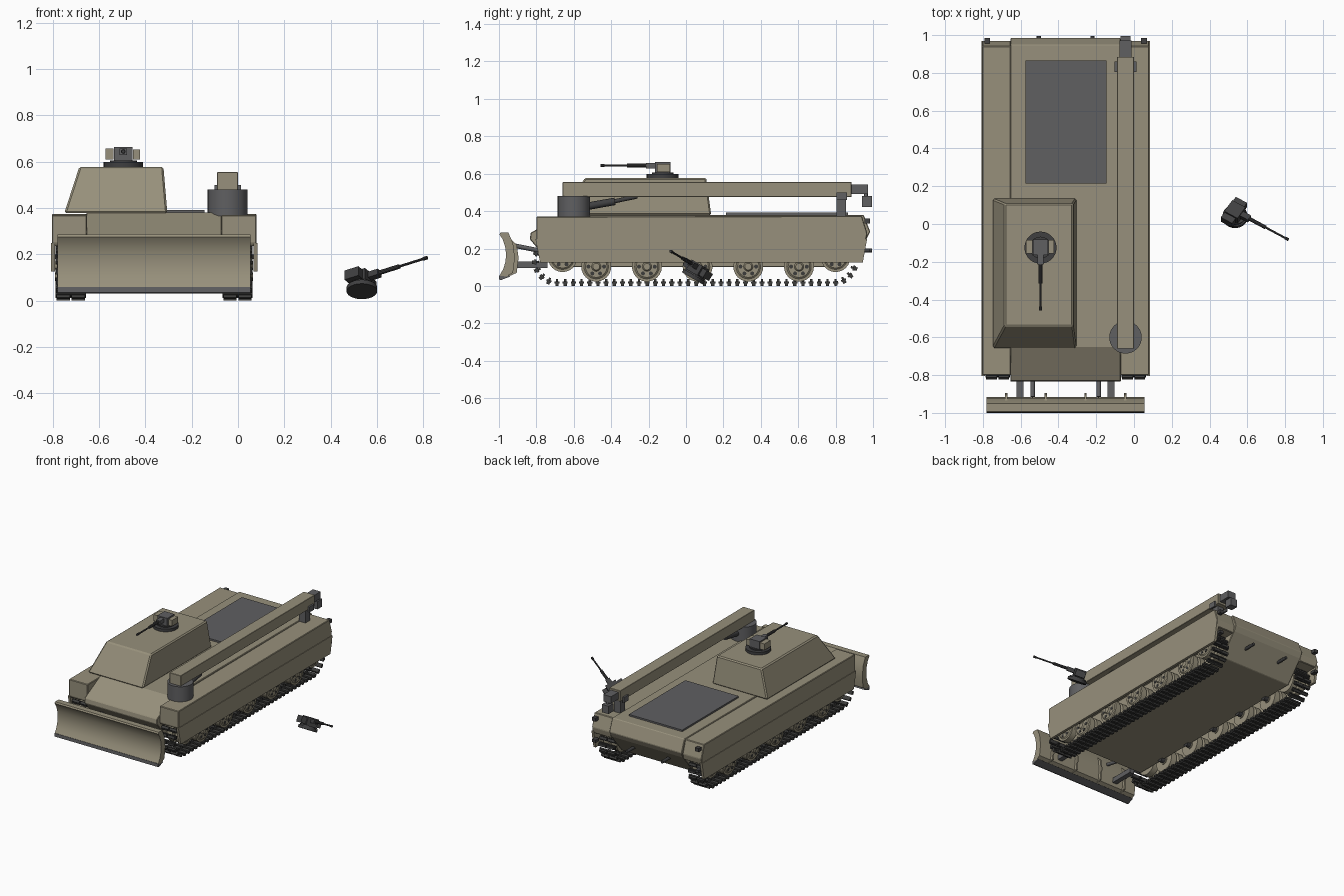
import bpy, bmesh, math
from mathutils import Vector, Matrix

if "Cube" in bpy.data.objects:
    bpy.data.objects.remove(bpy.data.objects["Cube"])


def material(name, r, g, b):
    m = bpy.data.materials.new(name)
    m.diffuse_color = (r, g, b, 1)
    m.use_nodes = True
    m.node_tree.nodes["Principled BSDF"].inputs["Base Color"].default_value = m.diffuse_color
    return m


OLIVE = material("olive_paint", 0.31, 0.28, 0.20)
GREY = material("grey_metal", 0.115, 0.115, 0.12)
DARK = material("dark_steel", 0.05, 0.05, 0.052)
TRACK = material("track_rubber", 0.045, 0.045, 0.043)
CX = -0.362          # vehicle centre line


def finish(name, bm, mats, bevel=0.0, smooth=False):
    bmesh.ops.recalc_face_normals(bm, faces=bm.faces[:])
    me = bpy.data.meshes.new(name)
    bm.to_mesh(me)
    bm.free()
    for m in mats if isinstance(mats, list) else [mats]:
        me.materials.append(m)
    ob = bpy.data.objects.new(name, me)
    bpy.context.collection.objects.link(ob)
    if bevel:
        b = ob.modifiers.new("bevel", 'BEVEL')
        b.width, b.segments = bevel, 1
    if smooth:
        bpy.context.view_layer.objects.active = ob
        ob.select_set(True)
        bpy.ops.object.shade_smooth_by_angle(angle=math.radians(35))
        ob.select_set(False)
    return ob


def add_box(bm, x0, x1, y0, y1, z0, z1, mat=Matrix(), index=0):
    c = Vector(((x0 + x1) / 2, (y0 + y1) / 2, (z0 + z1) / 2))
    s = Matrix.Diagonal((x1 - x0, y1 - y0, z1 - z0, 1))
    r = bmesh.ops.create_cube(bm, size=1, matrix=mat @ Matrix.Translation(c) @ s)
    for f in {f for v in r['verts'] for f in v.link_faces}:
        f.material_index = index


def add_rod(bm, p, q, r, mat=Matrix(), seg=12, r2=None, index=0):
    p, q = Vector(p), Vector(q)
    rot = (q - p).to_track_quat('Z', 'Y').to_matrix().to_4x4()
    g = bmesh.ops.create_cone(bm, cap_ends=True, segments=seg, radius1=r,
                              radius2=r if r2 is None else r2, depth=(q - p).length,
                              matrix=mat @ Matrix.Translation((p + q) / 2) @ rot)
    for f in {f for v in g['verts'] for f in v.link_faces}:
        f.material_index = index


def box(name, mat, *dims, bevel=0.0):
    bm = bmesh.new()
    add_box(bm, *dims)
    return finish(name, bm, mat, bevel)


def rod(name, mat, p, q, r, seg=12):
    bm = bmesh.new()
    add_rod(bm, p, q, r, seg=seg)
    return finish(name, bm, mat, smooth=True)


def prism(name, mat, pts, x0, x1, bevel=0.0, smooth=False):
    """Side profile of (y, z) points swept along x."""
    bm = bmesh.new()
    f = bm.faces.new([bm.verts.new((x0, y, z)) for y, z in pts])
    g = bmesh.ops.extrude_face_region(bm, geom=[f])
    for v in g['geom']:
        if isinstance(v, bmesh.types.BMVert):
            v.co.x = x1
    return finish(name, bm, mat, bevel, smooth)


# Hull
prism("hull", OLIVE, [(-0.65, 0.38), (-0.83, 0.285), (-0.835, 0.25), (-0.71, 0.10),
                      (0.84, 0.10), (0.965, 0.25), (0.985, 0.29), (0.95, 0.38)],
      -0.655, -0.07, 0.004)
box("engine_deck", GREY, -0.575, -0.145, 0.215, 0.865, 0.378, 0.392)


def stadium(ya, yb, z, r, n):
    """Evenly spaced (y, z, tangent angle) along a track loop."""
    straight, arc = yb - ya, math.pi * r
    out = []
    for i in range(n):
        s = i / n * 2 * (straight + arc)
        if s < straight:
            out.append((ya + s, z - r, 0))
        elif s < straight + arc:
            a = (s - straight) / r
            out.append((yb + r * math.sin(a), z - r * math.cos(a), a))
        elif s < 2 * straight + arc:
            out.append((yb - (s - straight - arc), z + r, math.pi))
        else:
            a = (s - 2 * straight - arc) / r + math.pi
            out.append((ya + r * math.sin(a), z - r * math.cos(a), a))
    return out


# Running gear, built for both sides
for side, label in ((-1, "left"), (1, "right")):
    def span(a, b):
        return sorted((CX + side * a, CX + side * b))

    prism(label + "_sponson", OLIVE, [(-0.80, 0.37), (-0.80, 0.25), (-0.79, 0.235),
                                      (0.96, 0.235), (0.97, 0.28), (0.94, 0.375)],
          *span(0.29, 0.442), bevel=0.004)
    prism(label + "_skirt", OLIVE, [(-0.805, 0.25), (-0.78, 0.125), (0.945, 0.125),
                                    (0.968, 0.25)], *span(0.428, 0.446))
    box(label + "_rear_lamp", DARK, *span(0.40, 0.43), 0.955, 0.985, 0.335, 0.36)
    box(label + "_rear_reflector", DARK, *span(0.40, 0.43), 0.945, 0.985, 0.18, 0.20)
    rod(label + "_tow_hook", DARK, (CX + side * 0.142, 0.90, 0.19),
        (CX + side * 0.142, 0.995, 0.19), 0.011)

    # Track links and grousers
    bm = bmesh.new()
    x0, x1 = span(0.295, 0.425)
    n = 84
    for y, z, a in stadium(-0.69, 0.79, 0.133, 0.115, n):
        m = Matrix.Translation((0, y, z)) @ Matrix.Rotation(a, 4, 'X')
        add_box(bm, x0, x1, -0.0135, 0.0135, -0.006, 0.006, m)
        for u in (0.03, 0.53):
            add_box(bm, x0 + u * 0.13, x0 + (u + 0.44) * 0.13, -0.009, 0.009, -0.018, -0.005, m)
        add_box(bm, x0 + 0.057, x0 + 0.073, -0.006, 0.006, 0.005, 0.018, m)
    finish(label + "_track", bm, TRACK)

    # Road wheels, front idler and rear sprocket
    wheels = [(-0.48 + 0.271 * i, 0.103, 0.080) for i in range(5)]
    for i, (y, z, r) in enumerate(wheels + [(-0.66, 0.152, 0.078), (0.80, 0.152, 0.078)]):
        bm = bmesh.new()

        def disc(a, b, rad, dy=0, dz=0, seg=24, r2=None, index=0):
            add_rod(bm, (CX + side * a, y + dy, z + dz), (CX + side * b, y + dy, z + dz),
                    rad, seg=seg, r2=r2, index=index)
        disc(0.305, 0.35, r)
        disc(0.37, 0.412, r)
        disc(0.30, 0.41, 0.03)
        disc(0.412, 0.418, r * 0.82, r2=r * 0.72)
        disc(0.417, 0.427, 0.026, r2=0.018, seg=16)
        for k in range(6):
            t = k * math.pi / 3
            disc(0.416, 0.420, 0.011, 0.042 * math.cos(t), 0.042 * math.sin(t), 8, index=1)
        finish(f"{label}_wheel_{i + 1}", bm, [OLIVE, TRACK], smooth=True)
        if i < 5:
            rod(f"{label}_axle_{i + 1}", DARK, (CX + side * 0.27, y, z),
                (CX + side * 0.31, y, z), 0.022)

    # Blade arms and braces
    box(label + "_push_arm", GREY, *span(0.223, 0.259), -0.925, -0.74, 0.095, 0.13)
    rod(label + "_lift_ram", GREY, (CX + side * 0.175, -0.915, 0.215),
        (CX + side * 0.175, -0.79, 0.19), 0.012)
    for k, off in enumerate((0.105, 0.315)):
        prism(f"{label}_blade_rib_{k + 1}", OLIVE,
              [(-0.945, 0.26), (-0.905, 0.22), (-0.895, 0.15), (-0.905, 0.07), (-0.95, 0.05)],
              *span(off - 0.006, off + 0.006))

# Dozer blade
prism("dozer_blade", OLIVE,
      [(-0.998, 0.275), (-0.992, 0.285), (-0.95, 0.285), (-0.925, 0.23), (-0.915, 0.15),
       (-0.925, 0.07), (-0.96, 0.05), (-0.997, 0.055), (-0.977, 0.09), (-0.965, 0.13),
       (-0.962, 0.17), (-0.967, 0.21), (-0.98, 0.25)], -0.78, 0.055, smooth=True)
prism("cutting_edge", GREY, [(-1.0, 0.035), (-0.99, 0.031), (-0.94, 0.05), (-0.95, 0.058),
                             (-0.998, 0.058)], -0.78, 0.055)

# Crew cabin
bm = bmesh.new()
low = [bm.verts.new(p + (0.378,)) for p in
       ((-0.75, -0.66), (-0.305, -0.66), (-0.305, 0.135), (-0.75, 0.135))]
top = [bm.verts.new(p + (0.578,)) for p in
       ((-0.685, -0.54), (-0.322, -0.54), (-0.322, 0.108), (-0.685, 0.108))]
bm.faces.new(low)
bm.faces.new(top)
for i in range(4):
    j = (i + 1) % 4
    bm.faces.new((low[i], low[j], top[j], top[i]))
finish("crew_cabin", bm, OLIVE, 0.008)

# Crane
rod("crane_pedestal", GREY, (-0.045, -0.6, 0.365), (-0.045, -0.6, 0.48), 0.086, 32)
box("crane_boom", OLIVE, -0.09, 0.0, -0.66, 0.885, 0.476, 0.555, bevel=0.002)
box("boom_extension", GREY, -0.076, -0.014, 0.88, 0.972, 0.492, 0.542)
box("hook_block", GREY, -0.072, -0.018, 0.94, 0.994, 0.423, 0.48)
rod("hook_cable", GREY, (-0.045, 0.962, 0.47), (-0.045, 0.962, 0.50), 0.01)
bm = bmesh.new()
add_box(bm, -0.07, -0.02, 0.805, 0.855, 0.37, 0.478)
add_box(bm, -0.102, -0.09, 0.805, 0.86, 0.46, 0.50)
add_box(bm, 0.0, 0.012, 0.805, 0.86, 0.46, 0.50)
finish("boom_rest", bm, GREY)
bm = bmesh.new()
add_rod(bm, (-0.045, -0.56, 0.42), (-0.045, -0.38, 0.452), 0.02)
add_rod(bm, (-0.045, -0.40, 0.449), (-0.045, -0.26, 0.478), 0.011)
finish("boom_ram", bm, DARK, smooth=True)


# Gun mount: local forward is -y, local origin at the base
def gun_mount(name, m, base_radius, main, side_mat):
    bm = bmesh.new()
    add_rod(bm, (0, 0, 0), (0, 0, 0.02), base_radius, m, 28, index=1)
    add_rod(bm, (0, 0, 0.02), (0, 0, 0.028), 0.058, m, 24, index=1)
    add_box(bm, -0.04, 0.04, -0.04, 0.042, 0.024, 0.085, m)
    add_box(bm, -0.078, -0.042, -0.03, 0.04, 0.032, 0.078, m, 2)
    add_box(bm, 0.042, 0.072, -0.03, 0.04, 0.032, 0.075, m, 2)
    add_box(bm, -0.016, 0.016, -0.09, -0.03, 0.05, 0.078, m)
    add_rod(bm, (0, -0.08, 0.066), (0, -0.19, 0.066), 0.010, m, 10, index=1)
    add_rod(bm, (0, -0.18, 0.066), (0, -0.33, 0.066), 0.0055, m, 10, index=1)
    add_rod(bm, (0, -0.312, 0.066), (0, -0.332, 0.066), 0.008, m, 10, index=1)
    finish(name, bm, [main, DARK, side_mat], smooth=True)


gun_mount("roof_gun", Matrix.Translation((-0.495, -0.125, 0.578)), 0.085, GREY, OLIVE)

# Detached gun lying beside the vehicle, tilted
fwd = Vector((0.85, -0.456, 0.268)).normalized()
up = Vector((0, 0.507, 0.862)).normalized()
right = (-fwd).cross(up)
rot = Matrix((right, -fwd, up)).transposed().to_4x4()
gun_mount("spare_gun", Matrix.Translation((0.535, 0.035, 0.04)) @ rot, 0.066, DARK, DARK)
